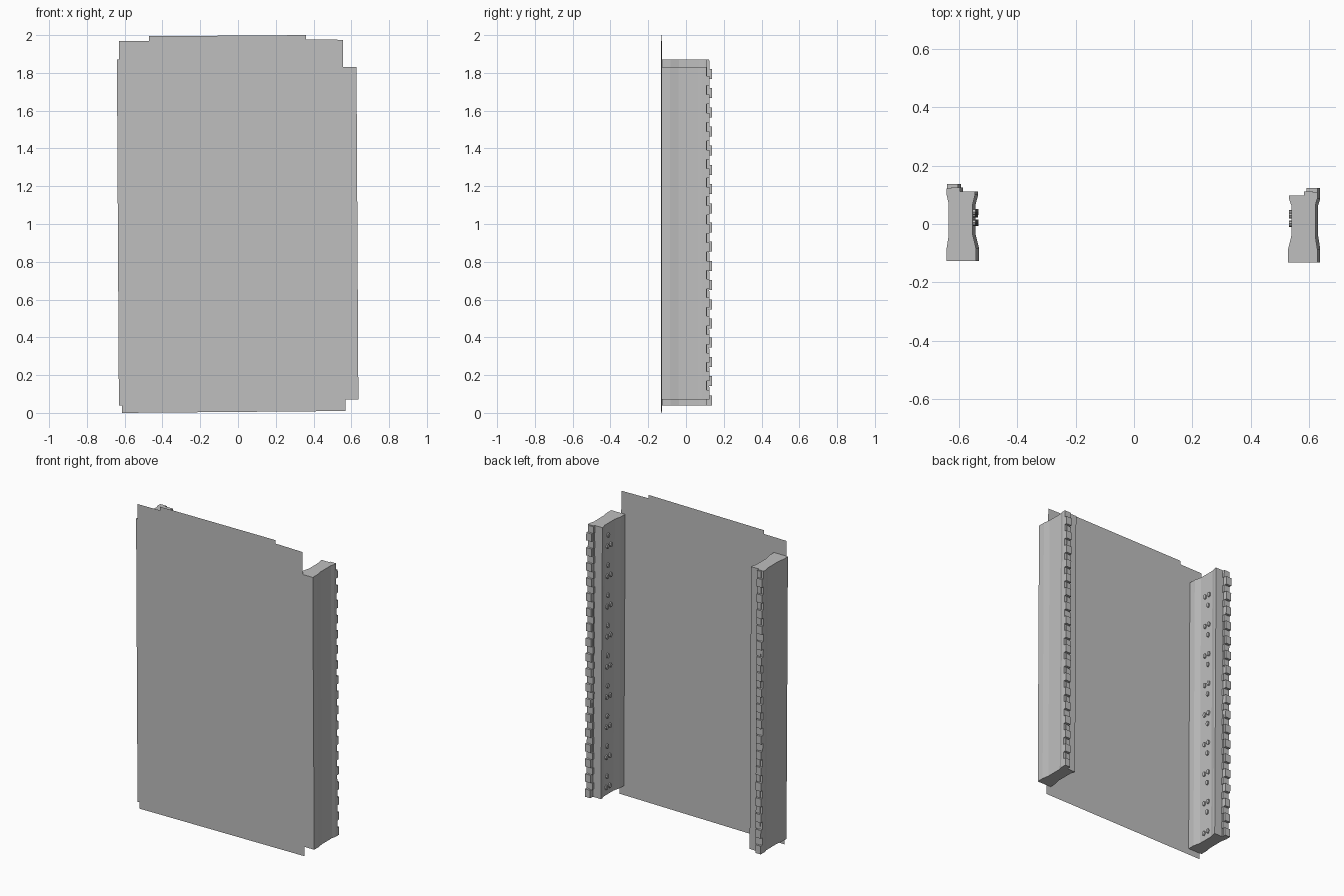
import bpy
import bmesh
from math import pi
from mathutils import Matrix, Vector

cube = bpy.data.objects.get("Cube")
if cube:
    bpy.data.objects.remove(cube)

grey = bpy.data.materials.new("plain grey")
grey.use_nodes = True
colour = (0.52, 0.52, 0.52, 1)
grey.diffuse_color = colour
grey.node_tree.nodes["Principled BSDF"].inputs["Base Color"].default_value = colour

LEAN = -0.0057  # sideways lean of the rails per unit of height


def finish(name, bm, lean=True):
    if lean:
        for v in bm.verts:
            v.co.x += LEAN * (v.co.z - 1)
    if lean:
        bmesh.ops.recalc_face_normals(bm, faces=bm.faces)
    mesh = bpy.data.meshes.new(name)
    bm.to_mesh(mesh)
    bm.free()
    mesh.materials.append(grey)
    obj = bpy.data.objects.new(name, mesh)
    bpy.context.collection.objects.link(obj)
    return obj


def add_box(bm, low, high):
    low, high = Vector(low), Vector(high)
    size = high - low
    bmesh.ops.create_cube(bm, size=1, matrix=Matrix.Translation((low + high) / 2)
                          @ Matrix.Diagonal((size.x, size.y, size.z, 1)))


def add_stud(bm, x, y, z):
    turn = Matrix.Rotation(pi / 2, 4, "Y")
    bmesh.ops.create_cone(bm, cap_ends=True, segments=8, radius1=1, radius2=1, depth=1,
                          matrix=Matrix.Translation((x, y, z))
                          @ Matrix.Diagonal((0.018, 0.011, 0.016, 1)) @ turn)


def build_rail(name, side, inner, front, back, bottom, top, single_offset):
    def x(u):
        return side * (inner + u)

    # Rail body: profile with both sides hollowed, extruded upward
    bm = bmesh.new()
    profile = [(0, front), (0, front + 0.045), (0.011, front + 0.09),
               (0.011, front + 0.195), (0.003, back - 0.012), (0.003, back),
               (0.06, back), (0.06, back + 0.01), (0.1, back + 0.01),
               (0.1, back - 0.012), (0.093, front + 0.195),
               (0.093, front + 0.09), (0.1, front + 0.045), (0.1, front)]
    face = bm.faces.new([bm.verts.new((x(u), y, bottom)) for u, y in profile])
    grown = bmesh.ops.extrude_face_region(bm, geom=[face])["geom"]
    bmesh.ops.translate(bm, vec=(0, 0, top - bottom),
                        verts=[g for g in grown if isinstance(g, bmesh.types.BMVert)])
    finish(name, bm)

    # Row of teeth along the back outer edge
    bm = bmesh.new()
    count = 18
    pitch = (top - bottom) / count
    for i in range(count):
        z = bottom + i * pitch
        xs = sorted((x(0.062), x(0.1)))
        add_box(bm, (xs[0], back, z), (xs[1], back + 0.026, z + pitch * 0.52))
        xs = sorted((x(0.055), x(0.085)))
        add_box(bm, (xs[0], back - 0.004, z + pitch * 0.52),
                (xs[1], back + 0.014, z + pitch * 0.96))
    finish(name + "_teeth", bm)

    # Studs on the inner face: pairs with a single one between
    bm = bmesh.new()
    spacing = (top - bottom) / 9
    middle = front + 0.15
    for i in range(9):
        z = bottom + 0.05 + i * spacing
        add_stud(bm, x(0.011), middle - 0.018, z)
        add_stud(bm, x(0.011), middle + 0.018, z)
        if i or single_offset > 0:
            add_stud(bm, x(0.011), middle + 0.01, z + single_offset)
    finish(name + "_studs", bm)


build_rail("left_rail", 1, 0.532, -0.131, 0.098, 0.07, 1.83, 0.07)
build_rail("right_rail", -1, 0.536, -0.127, 0.111, 0.04, 1.87, -0.07)

# Thin front panel with stepped top corners
outline = [(-0.615, 0), (0.57, 0.01), (0.555, 1.975), (0.36, 1.978),
           (0.36, 2), (-0.47, 1.994), (-0.47, 1.97), (-0.63, 1.968)]
bm = bmesh.new()
bm.faces.new([bm.verts.new((px, -0.13 - 0.003 * px, pz)) for px, pz in outline])
finish("front_panel", bm, lean=False)
